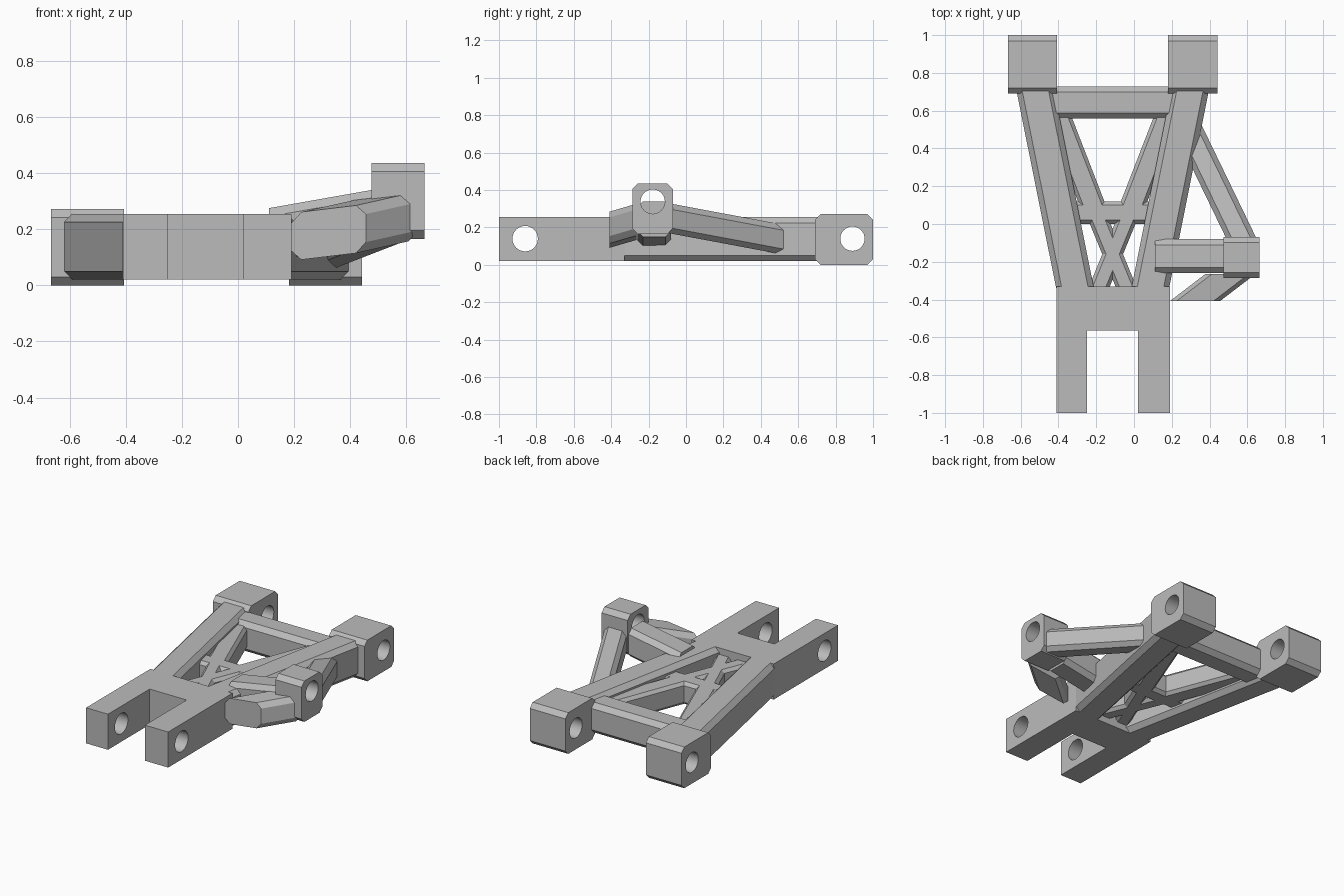
import bpy
import bmesh
from mathutils import Vector

if "Cube" in bpy.data.objects:
    bpy.data.objects.remove(bpy.data.objects["Cube"], do_unlink=True)

grey = bpy.data.materials.new("plain grey")
grey.use_nodes = True
grey.diffuse_color = (0.5, 0.5, 0.5, 1)
grey.node_tree.nodes["Principled BSDF"].inputs["Base Color"].default_value = (0.5, 0.5, 0.5, 1)

MID = -0.113   # centre line of the wishbone


def loft(name, ring_a, ring_b):
    """Solid between two matching outlines."""
    bm = bmesh.new()
    a = [bm.verts.new(p) for p in ring_a]
    b = [bm.verts.new(p) for p in ring_b]
    bm.faces.new(a)
    bm.faces.new(b[::-1])
    for i in range(len(a)):
        j = (i + 1) % len(a)
        bm.faces.new((a[i], b[i], b[j], a[j]))
    bmesh.ops.recalc_face_normals(bm, faces=bm.faces)
    mesh = bpy.data.meshes.new(name)
    bm.to_mesh(mesh)
    bm.free()
    mesh.materials.append(grey)
    obj = bpy.data.objects.new(name, mesh)
    bpy.context.collection.objects.link(obj)
    return obj


def beam(name, start, end, axis, width, height, chamfer=0.03, shear=0.0):
    """Chamfered bar whose ends are cut square to the x or y axis."""
    w, h, c = width / 2, height / 2, chamfer
    outline = [(w, h - c), (w - c, h), (c - w, h), (-w, h - c),
               (-w, c - h), (c - w, -h), (w - c, -h), (w, c - h)]
    side = Vector((1, 0, 0)) if axis == "y" else Vector((0, 1, 0))
    offsets = [side * u + Vector((0, 0, v + shear * u)) for u, v in outline]
    return loft(name, [Vector(start) + o for o in offsets],
                [Vector(end) + o for o in offsets])


def bore(obj, x, y, z, radius, length):
    """Drill a round hole along x."""
    bpy.ops.mesh.primitive_cylinder_add(vertices=32, radius=radius, depth=length,
                                        location=(x, y, z), rotation=(0, 1.5708, 0))
    cutter = bpy.context.object
    cutter.data.materials.append(grey)
    cutter.hide_render = True
    mod = obj.modifiers.new("bore", "BOOLEAN")
    mod.operation = "DIFFERENCE"
    mod.object = cutter
    bpy.context.view_layer.objects.active = obj
    bpy.ops.object.modifier_apply(modifier=mod.name)
    bpy.data.objects.remove(cutter, do_unlink=True)
    bpy.ops.object.select_all(action="DESELECT")
    obj.select_set(True)
    bpy.ops.object.shade_smooth_by_angle(angle=0.5)


# Forked end with a bore through both prongs
plan = [(-0.41, -1), (-0.25, -1), (-0.25, -0.565), (0.02, -0.565),
        (0.02, -1), (0.19, -1), (0.19, -0.33), (-0.41, -0.33)]
fork = loft("fork", [(x, y, 0.02) for x, y in plan], [(x, y, 0.255) for x, y in plan])
bore(fork, MID, -0.86, 0.14, 0.068, 1)

# Mirrored parts of the wishbone
for side, label in ((-1, "right"), (1, "left")):
    x = MID + side * 0.424
    block = beam(label + "_pivot_block", (x - 0.13, 0.845, 0.136), (x + 0.13, 0.845, 0.136),
                 "x", 0.31, 0.272)
    bore(block, x, 0.89, 0.14, 0.065, 0.5)
    beam(label + "_arm", (MID + side * 0.199, -0.34, 0.1375), (MID + side * 0.412, 0.72, 0.1375),
         "y", 0.2, 0.235)
    beam(label + "_brace", (MID + side * 0.075, 0.02, 0.1375), (MID + side * 0.3, 0.6, 0.1375),
         "y", 0.14, 0.15, 0.02)
    beam(label + "_cross_strut", (MID - side * 0.078, -0.35, 0.1375),
         (MID + side * 0.078, 0.03, 0.1375), "y", 0.11, 0.15, 0.02)

# Bars joining the two arms
beam("rear_crossbar", (MID - 0.35, 0.643, 0.1375), (MID + 0.35, 0.643, 0.1375), "x", 0.17, 0.2)
beam("centre_bar", (MID - 0.2, 0.06, 0.1375), (MID + 0.2, 0.06, 0.1375), "x", 0.12, 0.15, 0.02)

# Raised side mount and the three bars that carry it
mount = beam("side_mount", (0.475, -0.178, 0.3), (0.665, -0.178, 0.3), "x", 0.218, 0.27)
bore(mount, 0.57, -0.178, 0.338, 0.065, 0.5)
beam("inner_support", (0.11, -0.17, 0.18), (0.478, -0.17, 0.245), "x", 0.18, 0.19)
beam("front_support", (0.323, -0.408, 0.188), (0.51, -0.265, 0.23), "y", 0.265, 0.17, 0.035, 0.12)
beam("rear_support", (0.575, -0.09, 0.249), (0.28, 0.52, 0.135), "y", 0.16, 0.16)
